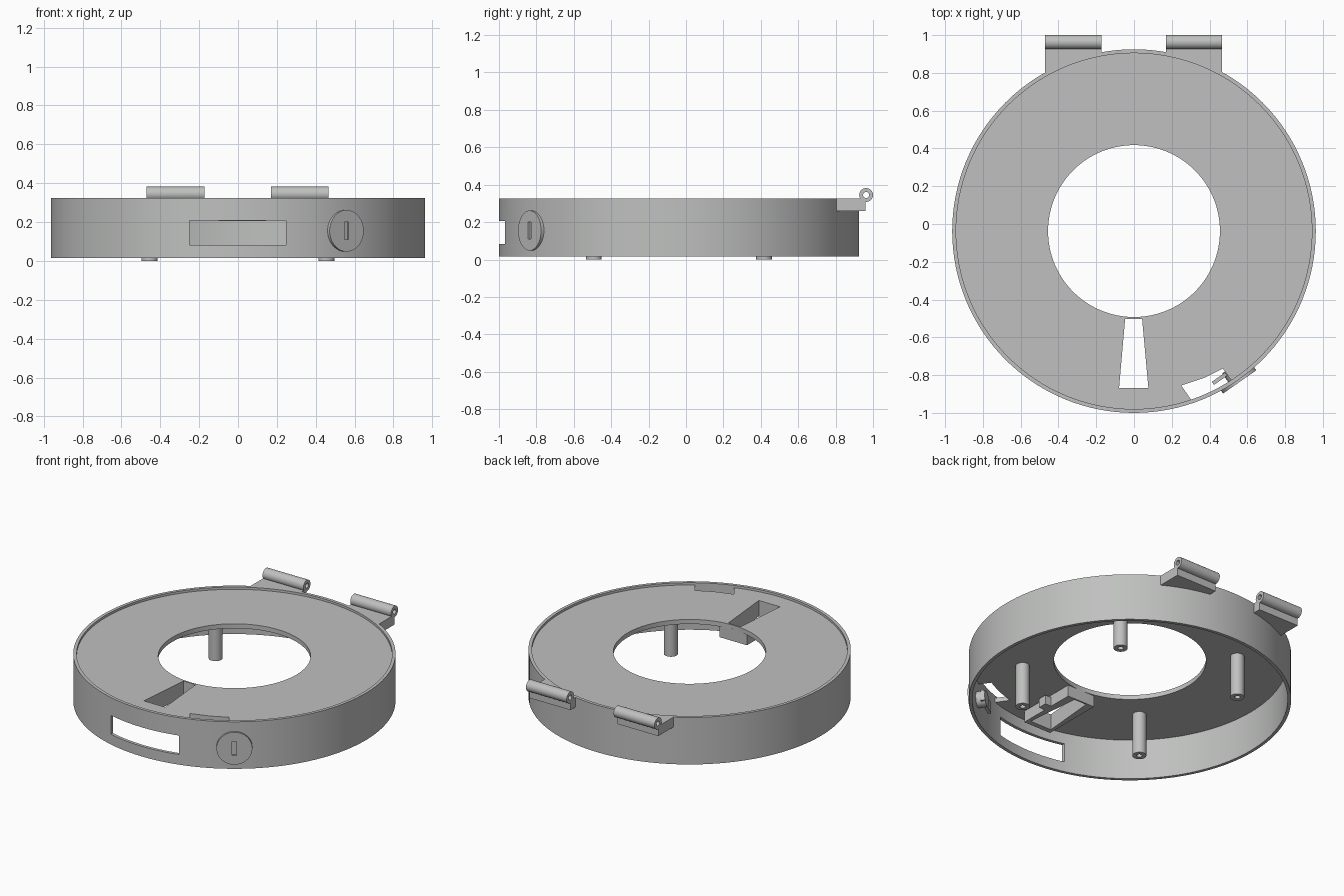
import bpy, bmesh, math
from mathutils import Matrix, Vector

if "Cube" in bpy.data.objects:
    bpy.data.objects.remove(bpy.data.objects["Cube"])

CY = -0.0375          # ring centre on y
grey = bpy.data.materials.new("grey plastic")
grey.diffuse_color = (0.52, 0.53, 0.52, 1)
grey.use_nodes = True
grey.node_tree.nodes["Principled BSDF"].inputs["Base Color"].default_value = grey.diffuse_color


def finish(name, bm, matrix=None):
    if matrix:
        bm.transform(matrix)
    bmesh.ops.recalc_face_normals(bm, faces=bm.faces)
    me = bpy.data.meshes.new(name)
    bm.to_mesh(me)
    bm.free()
    me.materials.append(grey)
    ob = bpy.data.objects.new(name, me)
    bpy.context.collection.objects.link(ob)
    return ob


def lathe(name, profile, n, matrix):
    """Revolve a closed (radius, z) loop around z."""
    bm = bmesh.new()
    rings = []
    for i in range(n):
        a = 2 * math.pi * i / n
        rings.append([bm.verts.new((r * math.cos(a), r * math.sin(a), z)) for r, z in profile])
    m = len(profile)
    for i in range(n):
        p, q = rings[i], rings[(i + 1) % n]
        for j in range(m):
            k = (j + 1) % m
            bm.faces.new((p[j], q[j], q[k], p[k]))
    return finish(name, bm, matrix)


def tube(name, r0, r1, z0, z1, n, matrix):
    return lathe(name, [(r0, z0), (r1, z0), (r1, z1), (r0, z1)], n, matrix)


def prism(name, pts, z0, z1, matrix=None):
    """Extrude an outline in xy from z0 to z1."""
    bm = bmesh.new()
    lo = [bm.verts.new((x, y, z0)) for x, y in pts]
    hi = [bm.verts.new((x, y, z1)) for x, y in pts]
    bm.faces.new(lo)
    bm.faces.new(hi)
    for i in range(len(pts)):
        j = (i + 1) % len(pts)
        bm.faces.new((lo[i], lo[j], hi[j], hi[i]))
    return finish(name, bm, matrix)


def box(name, x0, x1, y0, y1, z0, z1, matrix=None):
    return prism(name, [(x0, y0), (x1, y0), (x1, y1), (x0, y1)], z0, z1, matrix)


def cut(ob, cutter):
    mod = ob.modifiers.new("cut", 'BOOLEAN')
    mod.operation = 'DIFFERENCE'
    mod.solver = 'EXACT'
    mod.object = cutter
    bpy.context.view_layer.objects.active = ob
    bpy.ops.object.modifier_apply(modifier=mod.name)


centre = Matrix.Translation((0, CY, 0))

# Outer wall with the front window
wall = tube("outer_wall", 0.942, 0.9625, 0.015, 0.325, 128, centre)
window = box("window_cutter", -0.25, 0.247, -1.2, -0.8, 0.082, 0.207)
cut(wall, window)

# Recessed top plate, pointer box beneath it, and their shared tapered slot
plate = tube("top_plate", 0.455, 0.945, 0.28, 0.31, 128, centre)
frame = box("slot_frame", -0.1, 0.1, -0.9, -0.492, 0.205, 0.285)
slot = prism("slot_cutter", [(-0.079, -0.867), (0.076, -0.867), (0.043, -0.502), (-0.047, -0.502)], 0.1, 0.4)
latch_slot = prism("latch_slot_cutter", [(0.25, -0.855), (0.37, -0.815), (0.47, -0.765),
                                         (0.56, -0.89), (0.33, -0.97)], 0.2, 0.4)
cut(plate, slot)
cut(plate, latch_slot)
cut(frame, slot)
box("frame_tab", 0.095, 0.145, -0.71, -0.65, 0.205, 0.265)

# Four hollow-ended standoff posts
for sx in (-1, 1):
    for sy in (-1, 1):
        lathe("post", [(0.0001, 0.1), (0.017, 0.1), (0.017, 0), (0.042, 0), (0.042, 0.285), (0.0001, 0.285)],
              32, Matrix.Translation((sx * 0.455, CY + sy * 0.455, 0)))

# Hinge arms hugging the wall, with knuckle tubes
for x0, x1 in ((-0.47, -0.172), (0.17, 0.467)):
    arc = []
    for i in range(13):
        x = x0 + (x1 - x0) * i / 12
        arc.append((x, CY + math.sqrt(0.955 ** 2 - x * x)))
    prism("hinge_arm", arc + [(x1, 0.96), (x0, 0.96)], 0.26, 0.325)
    tube("hinge_knuckle", 0.016, 0.037, 0, x1 - x0, 32,
         Matrix.Translation((x0, 0.963, 0.345)) @ Matrix.Rotation(math.pi / 2, 4, 'Y'))

# Lock: local x = along the wall, y = up, z = outward
a = math.radians(-55)
out = Vector((math.cos(a), math.sin(a), 0))
side = Vector((-math.sin(a), math.cos(a), 0))
lock = Matrix((side, Vector((0, 0, 1)), out)).transposed().to_4x4()
lock.translation = Vector((0, CY, 0.155))
disc = lathe("lock_disc", [(0.0001, 0.955), (0.107, 0.955), (0.107, 0.975), (0.0001, 0.975)], 64, lock)
keyhole = box("keyhole_cutter", -0.013, 0.013, -0.045, 0.045, 0.963, 1.0, lock)
cut(disc, keyhole)
lathe("lock_barrel", [(0.0001, 0.885), (0.05, 0.885), (0.05, 0.957), (0.0001, 0.957)], 32, lock)
box("lock_cam", -0.12, 0.05, -0.035, 0.035, 0.89, 0.91, lock)

# Remove the helpers and smooth the round parts
for helper in (window, slot, latch_slot, keyhole):
    bpy.data.objects.remove(helper, do_unlink=True)
bpy.ops.object.select_all(action='DESELECT')
for ob in bpy.context.collection.objects:
    ob.select_set(True)
    bpy.context.view_layer.objects.active = ob
bpy.ops.object.shade_smooth_by_angle(angle=math.radians(30))
